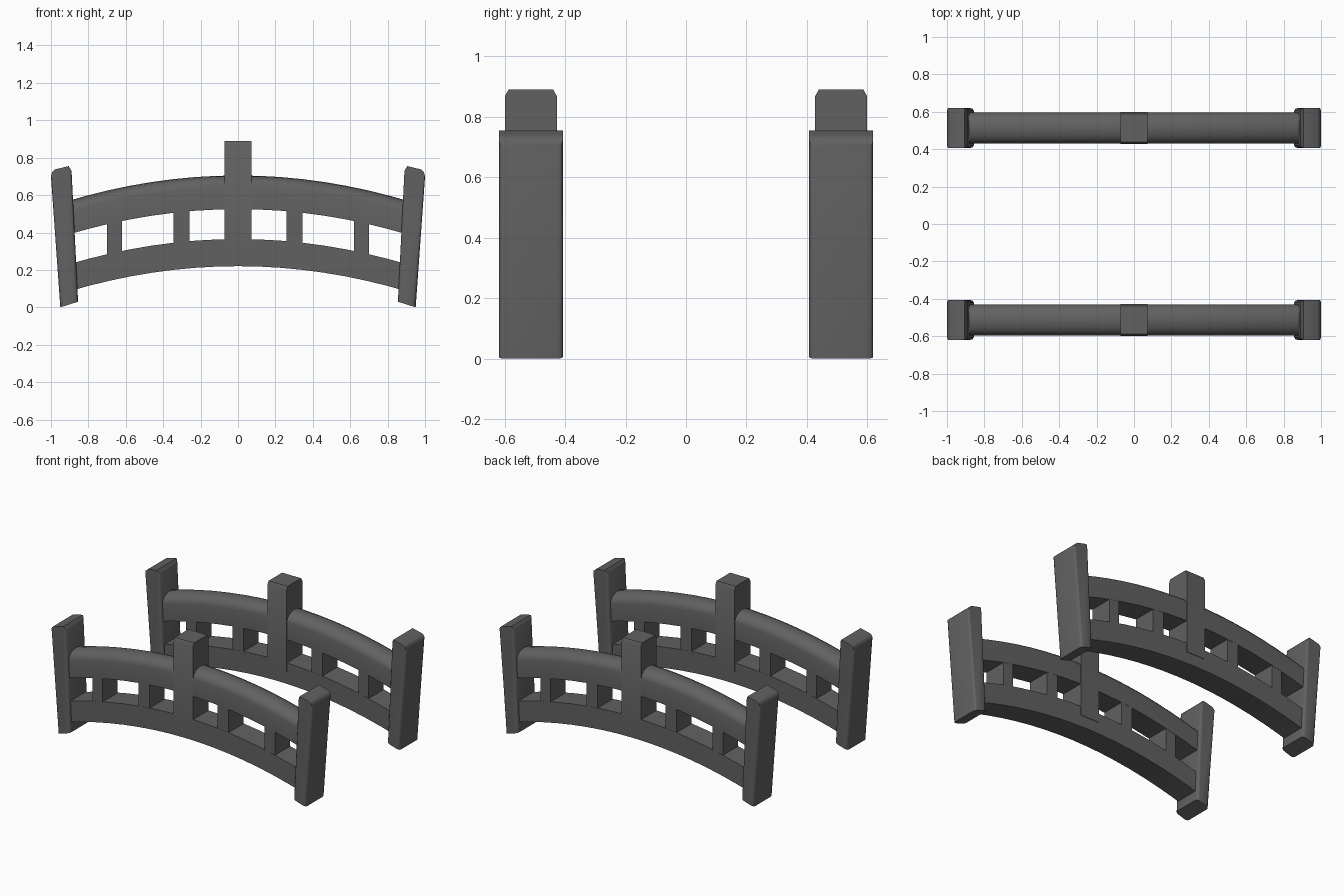
import bpy, bmesh, math

cube = bpy.data.objects.get("Cube")
if cube:
    bpy.data.objects.remove(cube, do_unlink=True)

stone = bpy.data.materials.new("dark_grey_stone")
stone.use_nodes = True
COLOUR = (0.12, 0.12, 0.12, 1)
stone.diffuse_color = COLOUR
stone.node_tree.nodes["Principled BSDF"].inputs["Base Color"].default_value = COLOUR

SIDE_Y = 0.513   # distance of each railing from the middle
HALF = 0.083     # half thickness of the rails
SPAN = 0.92      # rails end inside the end posts


def finish(bm, name, y):
    bmesh.ops.recalc_face_normals(bm, faces=bm.faces)
    mesh = bpy.data.meshes.new(name)
    bm.to_mesh(mesh)
    bm.free()
    obj = bpy.data.objects.new(name, mesh)
    obj.location.y = y
    bpy.context.collection.objects.link(obj)
    mesh.materials.append(stone)
    bpy.ops.object.select_all(action='DESELECT')
    obj.select_set(True)
    bpy.context.view_layer.objects.active = obj
    bpy.ops.object.shade_smooth_by_angle(angle=math.radians(35))


def arch(z, x):
    """Height of a curve that peaks at z and falls towards both ends."""
    return z - 0.165 * x * x


def rail(name, y, section):
    """Sweep a (y, z) section along the arch."""
    bm = bmesh.new()
    steps = 16
    rings = []
    for i in range(steps + 1):
        x = SPAN * (2 * i / steps - 1)
        rings.append([bm.verts.new((x, v, arch(w, x))) for v, w in section])
    n = len(section)
    for a, b in zip(rings, rings[1:]):
        for k in range(n):
            m = (k + 1) % n
            bm.faces.new((a[k], a[m], b[m], b[k]))
    bm.faces.new(rings[0])
    bm.faces.new(rings[-1])
    finish(bm, name, y)


def prism(name, y, profile, depth, axis='Y', rounding=0):
    """Extrude a closed profile: (x, z) along y, or (y, z) along x."""
    bm = bmesh.new()
    if axis == 'Y':
        verts = [bm.verts.new((u, -depth, z)) for u, z in profile]
        move = (0, 2 * depth, 0)
    else:
        verts = [bm.verts.new((-depth, u, z)) for u, z in profile]
        move = (2 * depth, 0, 0)
    face = bm.faces.new(verts)
    out = bmesh.ops.extrude_face_region(bm, geom=[face], use_keep_orig=True)
    bmesh.ops.translate(bm, vec=move, verts=[
        g for g in out["geom"] if isinstance(g, bmesh.types.BMVert)])
    if rounding:
        tall = [e for e in bm.edges
                if abs(e.verts[0].co.z - e.verts[1].co.z) > 0.5]
        bmesh.ops.bevel(bm, geom=tall, offset=rounding, segments=3,
                        profile=0.5, affect='EDGES')
    finish(bm, name, y)


# Rail cross-sections: rounded hand rail and square bottom rail
top_section = [(-HALF, 0.525), (HALF, 0.525)]
for i in range(9):
    a = math.pi * i / 8
    top_section.append((HALF * math.cos(a), 0.645 + 0.06 * math.sin(a)))
bottom_section = [(-HALF, 0.22), (HALF, 0.22), (HALF, 0.365), (-HALF, 0.365)]

# Leaning end post outline and the centre post outline with chamfered top
end_outline = [(0.95, 0), (0.855, 0.03), (0.89, 0.73), (0.905, 0.755),
               (0.98, 0.737), (0.993, 0.725), (1.0, 0.70)]
centre_outline = [(-0.086, 0.30), (0.086, 0.30), (0.086, 0.868),
                  (0.074, 0.89), (-0.074, 0.89), (-0.086, 0.868)]

for label, y in (("front", -SIDE_Y), ("back", SIDE_Y)):
    rail(label + "_hand_rail", y, top_section)
    rail(label + "_bottom_rail", y, bottom_section)
    prism(label + "_centre_post", y, centre_outline, 0.073, 'X')
    for side, s in (("left", 1), ("right", -1)):
        prism(f"{label}_{side}_end_post", y,
              [(s * x, z) for x, z in end_outline], 0.106, 'Y', 0.02)
        # Two short balusters between the rails
        for kind, x0, x1 in (("inner", 0.26, 0.345), ("outer", 0.62, 0.70)):
            outline = [(s * x0, arch(0.33, x0)), (s * x1, arch(0.33, x1)),
                       (s * x1, arch(0.56, x1)), (s * x0, arch(0.56, x0))]
            prism(f"{label}_{side}_{kind}_baluster", y, outline, HALF - 0.001)
